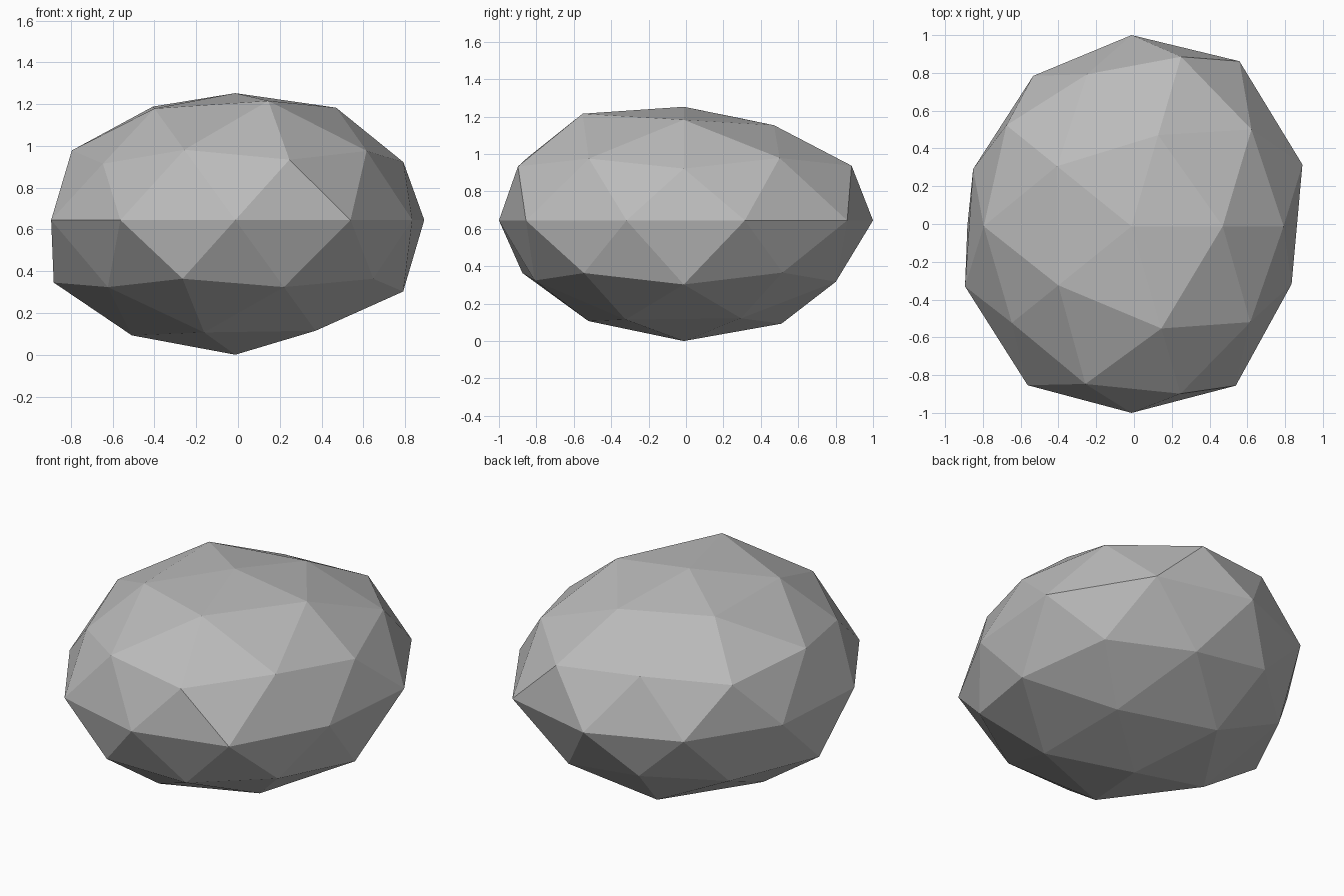
import bpy
import bmesh
from math import atan2, tau
from mathutils import Vector

# Remove the default object
default = bpy.data.objects.get("Cube")
if default:
    bpy.data.objects.remove(default, do_unlink=True)

# Plain grey stone
stone = bpy.data.materials.new("grey_stone")
stone.use_nodes = True
grey = (0.5, 0.5, 0.5, 1)
stone.diffuse_color = grey
shader = stone.node_tree.nodes["Principled BSDF"]
shader.inputs["Base Color"].default_value = grey
shader.inputs["Roughness"].default_value = 0.9

# Bumps pushed outward (per thousand), ring by ring from the top down,
# each ring running counter-clockwise from +x
bumps = [
    [-20],
    [20, -35, 30, 12, 82],
    [25, -5, 22, 32, 15],
    [0, 55, 17, -27, 42],
    [57, 80, 12, -16, -20, 30, 40, -12, 43, -10],
    [5, -30, 80, 14, 15],
    [50, 5, -5, -15, -15],
    [-8, 46, 47, 20, 5],
    [40],
]
bump_sequence = [bump for ring in bumps for bump in ring]

# Proportions of the smooth ellipsoid beneath the bumps
proportions = Vector((0.9, 1, 0.62))
centre = Vector((-0.013, -0.012, 0.645))


def ring_order(vert):
    """Sort key: height first, then the angle around the vertical axis."""
    angle = atan2(vert.co.y, vert.co.x)
    return (-round(vert.co.z, 1), (angle + 0.1) % tau)


# Faceted boulder: low-poly sphere, flattened and bumped
bm = bmesh.new()
bmesh.ops.create_icosphere(bm, subdivisions=2, radius=1)
for vert, bump in zip(sorted(bm.verts, key=ring_order), bump_sequence):
    vert.co = centre + vert.co * proportions * (1 + bump / 1000)
for face in bm.faces:
    face.smooth = False

mesh = bpy.data.meshes.new("boulder")
bm.to_mesh(mesh)
bm.free()
mesh.materials.append(stone)
boulder = bpy.data.objects.new("boulder", mesh)
bpy.context.collection.objects.link(boulder)
